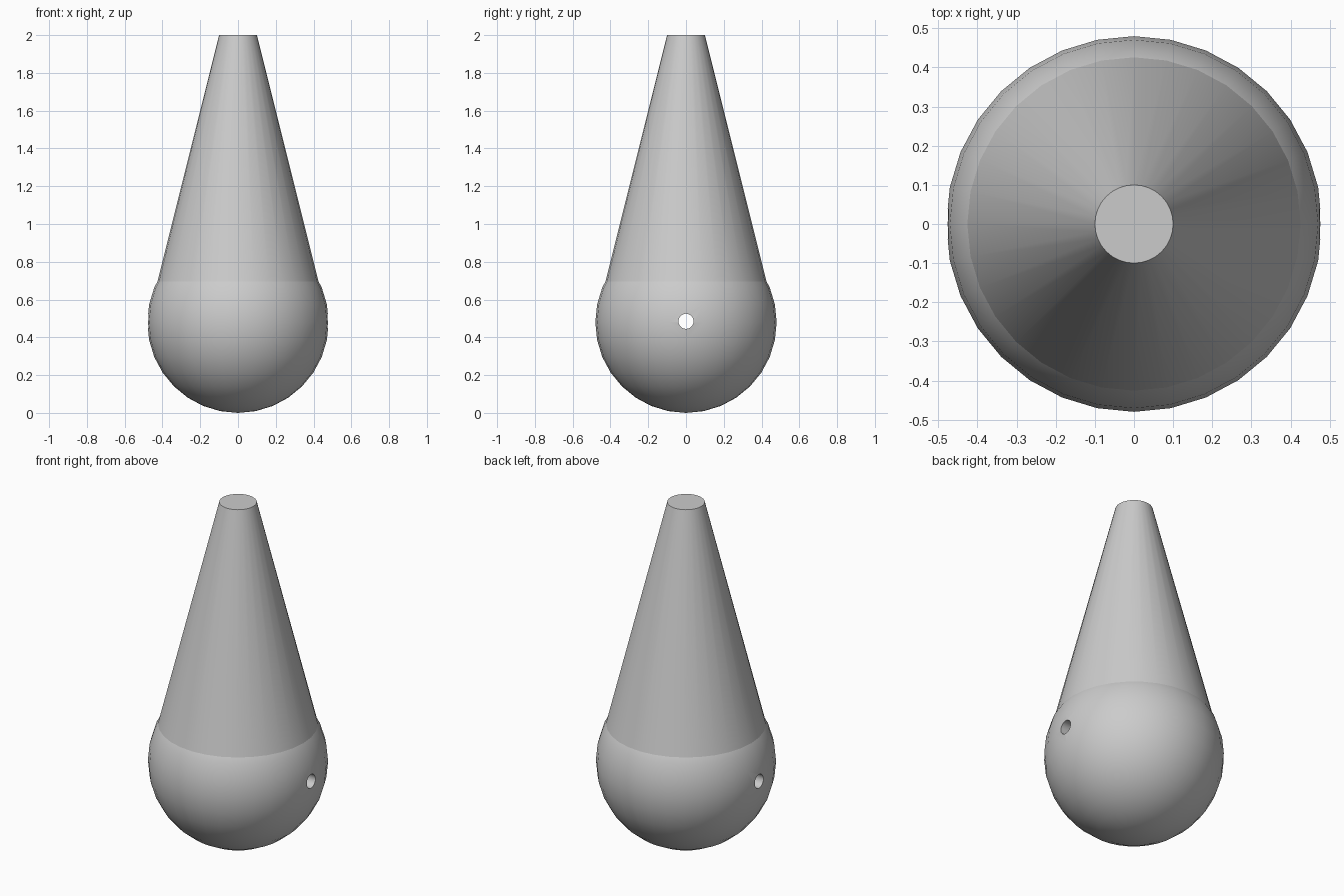
import bpy, bmesh, math

if "Cube" in bpy.data.objects:
    bpy.data.objects.remove(bpy.data.objects["Cube"])

R = 0.48                      # bulb radius, also height of its centre
TOP_R, JOIN_R, JOIN_Z = 0.10, 0.426, 0.696
SEGMENTS, STEP = 32, math.pi / 16

grey = bpy.data.materials.new("plain_grey")
grey.use_nodes = True
colour = (0.6, 0.6, 0.6, 1)
grey.diffuse_color = colour
grey.node_tree.nodes["Principled BSDF"].inputs["Base Color"].default_value = colour

# Profile: round bulb from the bottom pole, then straight taper to the flat top
profile = [(R * math.cos(a), R + R * math.sin(a))
           for a in (STEP * i for i in range(-7, 3))]
profile += [(JOIN_R, JOIN_Z), (TOP_R, 2.0)]

# Turned body
bm = bmesh.new()
rings = []
for r, z in profile:
    rings.append([bm.verts.new((r * math.cos(k * STEP), r * math.sin(k * STEP), z))
                  for k in range(SEGMENTS)])
pole = bm.verts.new((0, 0, 0))
for k in range(SEGMENTS):
    n = (k + 1) % SEGMENTS
    bm.faces.new((pole, rings[0][n], rings[0][k]))
    for low, high in zip(rings, rings[1:]):
        bm.faces.new((low[k], low[n], high[n], high[k]))
bm.faces.new(rings[-1])
bmesh.ops.recalc_face_normals(bm, faces=bm.faces)
mesh = bpy.data.meshes.new("tapered_bulb")
bm.to_mesh(mesh)
bm.free()
mesh.materials.append(grey)
body = bpy.data.objects.new("tapered_bulb", mesh)
bpy.context.collection.objects.link(body)

# Cross hole drilled side to side through the bulb
bpy.ops.mesh.primitive_cylinder_add(vertices=32, radius=0.04, depth=1.4,
                                    location=(0, 0, 0.485),
                                    rotation=(0, math.pi / 2, 0))
cutter = bpy.context.object
cutter.name = "cross_hole_cutter"
cutter.data.materials.append(grey)
hole = body.modifiers.new("cross_hole", "BOOLEAN")
hole.operation = "DIFFERENCE"
hole.solver = "EXACT"
hole.object = cutter

bpy.ops.object.select_all(action="DESELECT")
body.select_set(True)
bpy.context.view_layer.objects.active = body
bpy.ops.object.modifier_apply(modifier=hole.name)
bpy.data.objects.remove(cutter)

# Smooth shading, with a crease where the taper meets the bulb
bpy.ops.object.shade_smooth_by_angle(angle=math.radians(30))
verts = body.data.vertices
for edge in body.data.edges:
    if all(abs(verts[v].co.z - JOIN_Z) < 0.001 for v in edge.vertices):
        edge.use_edge_sharp = True
